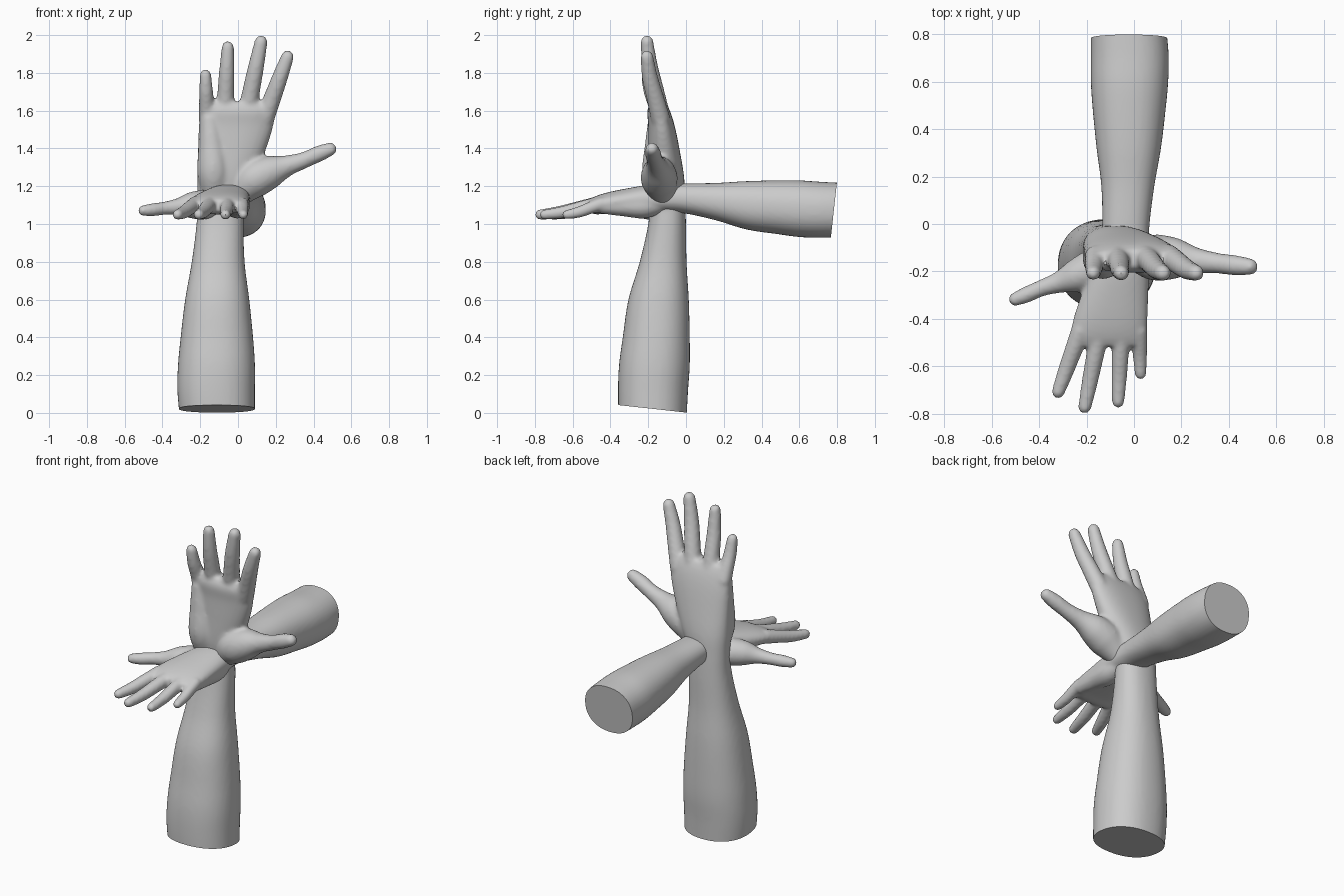
import bpy, bmesh, math
from mathutils import Vector, Matrix

if "Cube" in bpy.data.objects:
    bpy.data.objects.remove(bpy.data.objects["Cube"])


def spline(pts, steps=6):
    """Catmull-Rom interpolation of equally long tuples."""
    ps = [Vector(p) for p in pts]
    out = []
    for i in range(len(ps) - 1):
        a, b, c, d = ps[max(i - 1, 0)], ps[i], ps[i + 1], ps[min(i + 2, len(ps) - 1)]
        for s in range(steps):
            t = s / steps
            out.append(0.5 * (2 * b + (c - a) * t + (2 * a - 5 * b + 4 * c - d) * t * t
                              + (3 * b - a - 3 * c + d) * t ** 3))
    return out + [ps[-1]]


def skin(bm, rings):
    """Closed surface through a list of vertex rings."""
    loops = [[bm.verts.new(p) for p in r] for r in rings]
    n = len(loops[0])
    for a, b in zip(loops, loops[1:]):
        for i in range(n):
            j = (i + 1) % n
            bm.faces.new((a[i], a[j], b[j], b[i]))
    bm.faces.new(loops[0][::-1])
    bm.faces.new(loops[-1])


def trunk(bm, sections, n=40, power=2.25):
    """Forearm and palm: level rings given by z and the x and y limits."""
    zs = [s[0] for s in sections]
    limits = spline([s[1:] for s in sections])
    heights = spline([(z, 0) for z in zs])
    rings = []
    for h, (x0, x1, y0, y1) in zip(heights, limits):
        ring = []
        for k in range(n):
            a = 2 * math.pi * k / n
            c, s = math.cos(a), math.sin(a)
            u = math.copysign(abs(c) ** (2 / power), c)
            v = math.copysign(abs(s) ** (2 / power), s)
            ring.append(((x0 + x1) / 2 + (x1 - x0) / 2 * u,
                         (y0 + y1) / 2 + (y1 - y0) / 2 * v, h[0]))
        rings.append(ring)
    skin(bm, rings)


def digit(bm, pts, n=20):
    """Round tube along points (x, y, z, radius) with ball ends."""
    path = spline(pts)
    rings = []
    for i, p in enumerate(path):
        t = (path[min(i + 1, len(path) - 1)] - path[max(i - 1, 0)]).to_3d().normalized()
        u = t.cross(Vector((0, 1, 0))).normalized()
        v = t.cross(u)
        rings.append([p.to_3d() + p[3] * (u * math.cos(a) + v * math.sin(a))
                      for a in (2 * math.pi * k / n for k in range(n))])
    skin(bm, rings)
    for p in (path[0], path[-1]):
        bmesh.ops.create_uvsphere(bm, u_segments=20, v_segments=12, radius=p[3],
                                  matrix=Matrix.Translation(p.to_3d()))


bm = bmesh.new()

# forearm, wrist and palm
trunk(bm, [(-.10, -.30, .09, -.355, .00), (.10, -.32, .09, -.36, .01),
           (.25, -.318, .09, -.355, .02), (.40, -.304, .08, -.335, .02),
           (.60, -.28, .06, -.305, .015), (.80, -.245, .035, -.245, .003),
           (1.0, -.22, .03, -.20, .0), (1.13, -.215, .035, -.19, -.005),
           (1.25, -.217, .09, -.20, -.01), (1.40, -.212, .15, -.20, -.035),
           (1.52, -.208, .187, -.20, -.06), (1.60, -.20, .195, -.205, -.085),
           (1.645, -.18, .165, -.185, -.11)])

# heel of the palm on the little finger side
digit(bm, [(-.13, -.12, 1.14, .06), (-.13, -.145, 1.27, .086),
           (-.14, -.148, 1.42, .07), (-.15, -.15, 1.55, .052)])

# thumb with its fleshy base
digit(bm, [(.0, -.12, 1.15, .065), (.08, -.14, 1.23, .097), (.17, -.145, 1.275, .088),
           (.26, -.155, 1.308, .057), (.35, -.165, 1.338, .044),
           (.43, -.175, 1.373, .043), (.488, -.18, 1.396, .036)])

# fingers: base x, base z, tip x, tip z, base radius, tip radius
for bx, bz, tx, tz, rb, rt in [(-.165, 1.56, -.172, 1.82, .044, .031),
                               (-.070, 1.58, -.054, 1.97, .049, .033),
                               (.045, 1.58, .122, 2.0, .051, .035),
                               (.143, 1.56, .262, 1.92, .051, .035)]:
    tz -= rt
    mid = lambda f: bx + (tx - bx) * f
    digit(bm, [(bx, -.135, bz, rb), (mid(.3), -.16, bz + (tz - bz) * .3, rb * .93),
               (mid(.65), -.19, bz + (tz - bz) * .65, (rb + rt) / 2),
               (tx, -.207, tz, rt)])

bmesh.ops.recalc_face_normals(bm, faces=bm.faces)
mesh = bpy.data.meshes.new("arm_parts")
bm.to_mesh(mesh)
bm.free()

# fuse the parts into one smooth skin
rough = bpy.data.objects.new("rough_arm", mesh)
bpy.context.collection.objects.link(rough)
fuse = rough.modifiers.new("fuse", 'REMESH')
fuse.mode = 'VOXEL'
fuse.voxel_size = 0.011
relax = rough.modifiers.new("relax", 'SMOOTH')
relax.factor = 0.5
relax.iterations = 9
fused = bpy.data.meshes.new_from_object(
    rough.evaluated_get(bpy.context.evaluated_depsgraph_get()))
bpy.data.objects.remove(rough)

# second arm: mirrored, 0.8 scale, lying along y with the palm down
lying = Matrix(((-.8, 0, 0, -.11), (0, 0, -.8, .8), (0, .8, 0, 1.215), (0, 0, 0, 1)))
for name, matrix in (("upright_arm", Matrix()), ("level_arm", lying)):
    bm = bmesh.new()
    bm.from_mesh(fused)
    # flat, slightly tilted cut end
    cut = bmesh.ops.bisect_plane(bm, geom=bm.verts[:] + bm.edges[:] + bm.faces[:],
                                 plane_co=(0, 0, .002), plane_no=(0, .11, 1),
                                 clear_inner=True)
    rim = [e for e in cut["geom_cut"] if isinstance(e, bmesh.types.BMEdge)]
    bmesh.ops.edgeloop_fill(bm, edges=rim)
    bm.transform(matrix)
    bmesh.ops.recalc_face_normals(bm, faces=bm.faces)
    me = bpy.data.meshes.new(name)
    bm.to_mesh(me)
    bm.free()
    arm = bpy.data.objects.new(name, me)
    bpy.context.collection.objects.link(arm)
    bpy.ops.object.select_all(action='DESELECT')
    arm.select_set(True)
    bpy.context.view_layer.objects.active = arm
    bpy.ops.object.shade_smooth_by_angle(angle=math.radians(40))
